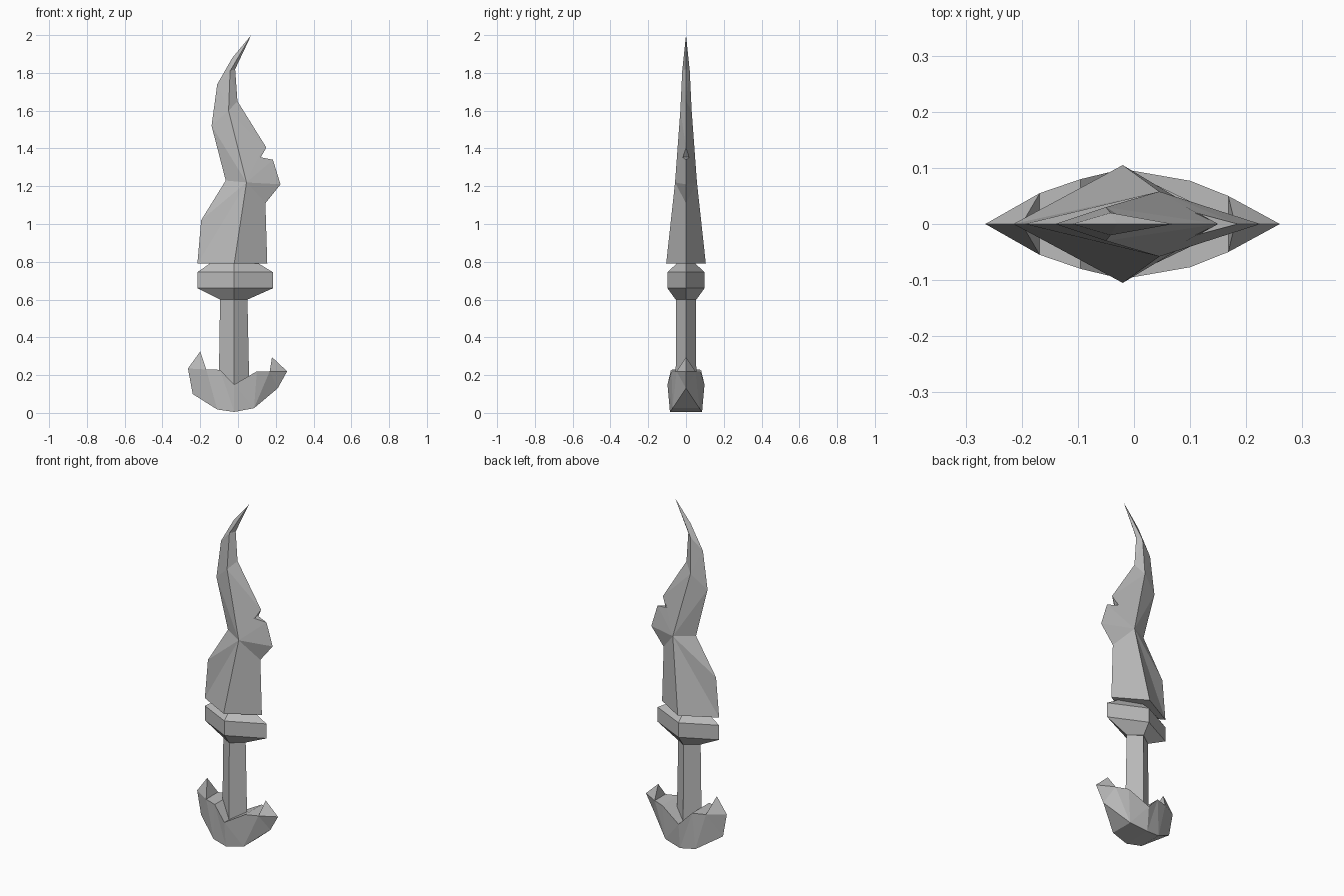
import bpy
import bmesh

cube = bpy.data.objects.get("Cube")
if cube:
    bpy.data.objects.remove(cube)

GREY = (0.5, 0.5, 0.5, 1)
mat = bpy.data.materials.new("stone grey")
mat.use_nodes = True
mat.diffuse_color = GREY
mat.node_tree.nodes["Principled BSDF"].inputs["Base Color"].default_value = GREY


def mirror(p):
    return (p[0], -p[1], p[2])


def zip_strip(a, b, order):
    """Triangles between two point rows; each letter says which row advances."""
    i = j = 0
    tris = []
    for step in order:
        if step == "a":
            tris.append((a[i], b[j], a[i + 1]))
            i += 1
        else:
            tris.append((a[i], b[j], b[j + 1]))
            j += 1
    return tris


def build(name, faces):
    """Make a flat-shaded closed mesh from faces given as point tuples."""
    bm = bmesh.new()
    for face in faces:
        bm.faces.new([bm.verts.new(p) for p in face])
    bmesh.ops.remove_doubles(bm, verts=bm.verts[:], dist=0.0005)
    bmesh.ops.recalc_face_normals(bm, faces=bm.faces[:])
    mesh = bpy.data.meshes.new(name)
    bm.to_mesh(mesh)
    bm.free()
    mesh.materials.append(mat)
    obj = bpy.data.objects.new(name, mesh)
    bpy.context.collection.objects.link(obj)


def both_sides(faces):
    return faces + [tuple(mirror(p) for p in f) for f in faces]


def bridge(row):
    """Faces joining a front row of points to its mirrored back row."""
    return [(p, q, mirror(q), mirror(p)) for p, q in zip(row, row[1:])]


# Blade: central ridge, wavy left edge, notched right edge
tip = (0.07, 0, 2.0)
ridge = [(-0.02, -0.105, 0.79), (0.045, -0.058, 1.22),
         (-0.05, -0.03, 1.6), (-0.042, -0.02, 1.81), tip]
left_edge = [(x, 0, z) for x, z in
             [(-0.215, 0.79), (-0.195, 1.02), (-0.065, 1.23), (-0.14, 1.52),
              (-0.11, 1.74), (-0.03, 1.88)]] + [tip]
notch = (0.11, -0.02, 1.355)
right_edge = [(0.155, 0, 0.79), (0.145, 0, 1.11), (0.225, 0, 1.21),
              (0.185, 0, 1.34), notch, (0.15, 0, 1.405), (-0.003, 0, 1.65),
              (-0.015, 0, 1.82), tip]
blade = both_sides(zip_strip(ridge, left_edge, "abbbababb")
                   + zip_strip(ridge, right_edge, "abbbbbababb"))
blade += [(right_edge[3], notch, mirror(notch)),
          (right_edge[5], notch, mirror(notch)),
          (left_edge[0], ridge[0], right_edge[0], mirror(ridge[0]))]
build("blade", blade)


# Guard and grip: stacked diamond sections (left x, right x, half depth, z)
def diamond_stack(name, sections):
    rings = [[(lo, 0, z), (-0.02, -d, z), (hi, 0, z), (-0.02, d, z)]
             for lo, hi, d, z in sections]
    faces = [tuple(rings[0]), tuple(rings[-1])]
    for r, s in zip(rings, rings[1:]):
        faces += [(r[k], r[k - 1], s[k - 1], s[k]) for k in range(4)]
    build(name, faces)


diamond_stack("guard", [(-0.095, 0.05, 0.055, 0.6), (-0.215, 0.185, 0.098, 0.66),
                        (-0.215, 0.185, 0.098, 0.745), (-0.15, 0.11, 0.05, 0.79)])
diamond_stack("grip", [(-0.102, 0.06, 0.055, 0.13), (-0.095, 0.05, 0.052, 0.6)])

# Pommel: curved anchor with an upturned horn at each end
horn_l, horn_r = (-0.2, 0, 0.325), (0.18, 0, 0.295)
rim = [(-0.168, -0.055, 0.23), (-0.095, -0.08, 0.228), (-0.02, -0.098, 0.15),
       (0.1, -0.077, 0.22), (0.168, -0.05, 0.22)]
keel = [(-0.11, -0.07, 0.018), (-0.02, -0.085, 0.005), (0.085, -0.07, 0.025)]
heel_l, heel_r = (-0.24, 0, 0.1), (0.21, 0, 0.13)
under = [(-0.265, 0, 0.235), heel_l] + keel + [heel_r, (0.26, 0, 0.22)]
pommel = both_sides(zip_strip([horn_l] + rim + [horn_r], under, "abbababaabba"))
pommel += bridge(rim) + bridge(keel)
pommel += [(horn_l, rim[0], mirror(rim[0])), (horn_r, rim[-1], mirror(rim[-1])),
           (heel_l, keel[0], mirror(keel[0])), (heel_r, keel[-1], mirror(keel[-1]))]
build("pommel", pommel)
